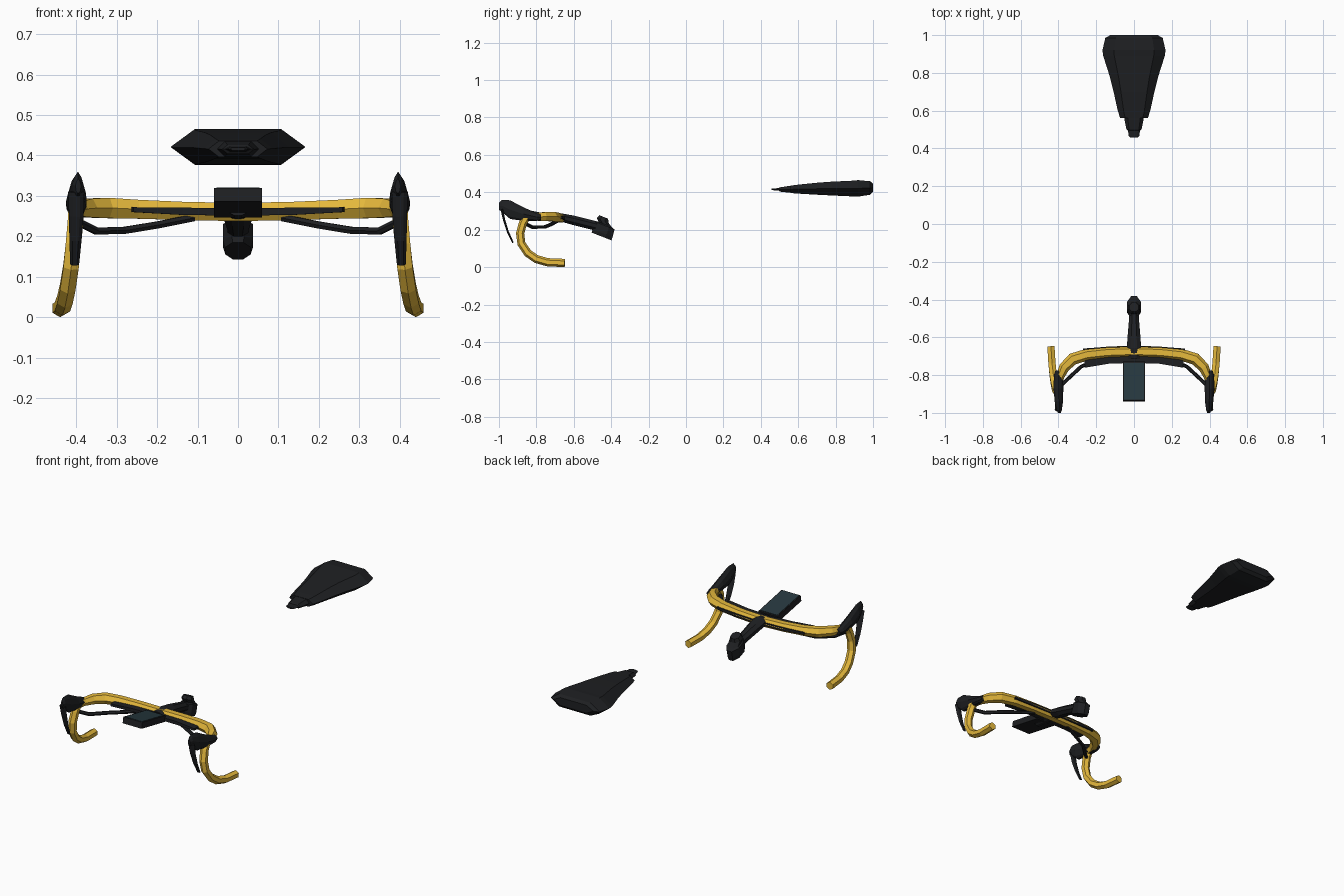
import bpy, bmesh, math
from mathutils import Vector


def material(name, rgb):
    m = bpy.data.materials.new(name)
    m.diffuse_color = (*rgb, 1)
    return m


BLACK = material("black", (0.013, 0.014, 0.016))
YELLOW = material("yellow", (0.78, 0.48, 0.045))
SCREEN = material("dark_screen", (0.02, 0.04, 0.05))


def ngon(n, turn=0.0):
    return [(math.cos(2 * math.pi * (i + turn) / n),
             math.sin(2 * math.pi * (i + turn) / n)) for i in range(n)]


RECT = [(1, 1), (-1, 1), (-1, -1), (1, -1)]


def loft(name, mat, rows, shape, ref=(0, 0, 1), axis=None, mirror=False):
    """Rows are (x, y, z, half_width, half_height); shape is the unit section."""
    bm = bmesh.new()
    pts = [Vector(r[:3]) for r in rows]
    rings = []
    for i, r in enumerate(rows):
        t = Vector(axis) if axis else pts[min(i + 1, len(pts) - 1)] - pts[max(i - 1, 0)]
        side = t.cross(Vector(ref)).normalized()
        up = side.cross(t).normalized()
        rings.append([bm.verts.new(pts[i] + side * u * r[3] + up * v * r[4]) for u, v in shape])
    n = len(shape)
    for a, b in zip(rings, rings[1:]):
        for k in range(n):
            bm.faces.new((a[k], a[(k + 1) % n], b[(k + 1) % n], b[k]))
    bm.faces.new(rings[0])
    bm.faces.new(rings[-1])
    bmesh.ops.recalc_face_normals(bm, faces=bm.faces)
    me = bpy.data.meshes.new(name)
    bm.to_mesh(me)
    bm.free()
    me.materials.append(mat)
    ob = bpy.data.objects.new(name, me)
    bpy.context.collection.objects.link(ob)
    if mirror:
        ob.modifiers.new("mirror", 'MIRROR')
    return ob


def both_sides(half):
    return [(-r[0], *r[1:]) for r in reversed(half[1:])] + half


# Saddle: flattened hexagonal sections, stepping down to the nose
saddle_shape = [(1, 0), (0.64, 1), (-0.64, 1), (-1, 0), (-0.64, -1), (0.64, -1)]
loft("saddle", BLACK, [
    (0, 1.0, 0.425, 0.125, 0.022), (0, 0.985, 0.423, 0.152, 0.036),
    (0, 0.92, 0.421, 0.167, 0.044), (0, 0.89, 0.42, 0.163, 0.042),
    (0, 0.78, 0.42, 0.128, 0.037), (0, 0.70, 0.419, 0.108, 0.032),
    (0, 0.60, 0.417, 0.086, 0.024), (0, 0.56, 0.416, 0.073, 0.02)],
    saddle_shape, axis=(0, 1, 0))
loft("saddle_nose", BLACK, [
    (0, 0.66, 0.417, 0.065, 0.022), (0, 0.55, 0.416, 0.05, 0.018),
    (0, 0.50, 0.415, 0.04, 0.011), (0, 0.495, 0.416, 0.032, 0.006),
    (0, 0.465, 0.416, 0.028, 0.005), (0, 0.458, 0.416, 0.02, 0.004)],
    saddle_shape, axis=(0, 1, 0))

# Handlebar top
loft("handlebar_top", YELLOW, both_sides([
    (0, -0.675, 0.26, 0.031, 0.026), (0.14, -0.68, 0.263, 0.031, 0.026),
    (0.25, -0.692, 0.267, 0.031, 0.027), (0.325, -0.715, 0.27, 0.032, 0.029),
    (0.37, -0.76, 0.27, 0.028, 0.027), (0.392, -0.81, 0.268, 0.022, 0.022),
    (0.40, -0.86, 0.265, 0.018, 0.02)]), ngon(6))

# Flat black strip through the handlebar
loft("bar_strip", BLACK, both_sides([
    (0, -0.69, 0.26, 0.045, 0.009), (0.14, -0.695, 0.262, 0.045, 0.009),
    (0.265, -0.71, 0.266, 0.051, 0.006)]), RECT)

# Curved drops
loft("handlebar_drop", YELLOW, [
    (x, y, z, 0.022, 0.022) for x, y, z in [
        (0.40, -0.85, 0.275), (0.402, -0.872, 0.235), (0.407, -0.887, 0.18),
        (0.413, -0.88, 0.125), (0.421, -0.845, 0.074), (0.428, -0.80, 0.043),
        (0.434, -0.74, 0.026), (0.44, -0.648, 0.022)]],
    ngon(6), ref=(1, 0, 0), mirror=True)

# Brake hoods and levers
hood_shape = [(0, 1), (0.6, 0.6), (1, 0), (0.7, -0.75), (0.3, -1),
              (-0.3, -1), (-0.7, -0.75), (-1, 0), (-0.6, 0.6)]
loft("brake_hood", BLACK, [
    (0.395, -1.0, 0.325, 0.007, 0.018), (0.396, -0.985, 0.328, 0.014, 0.032),
    (0.398, -0.94, 0.307, 0.022, 0.05), (0.40, -0.87, 0.284, 0.026, 0.036),
    (0.40, -0.80, 0.268, 0.024, 0.021), (0.398, -0.775, 0.266, 0.018, 0.016)],
    hood_shape, axis=(0, 1, 0), mirror=True)
loft("brake_lever", BLACK, [
    (0.40, -0.985, 0.31, 0.02, 0.008), (0.40, -0.972, 0.25, 0.018, 0.007),
    (0.402, -0.953, 0.19, 0.015, 0.006), (0.404, -0.925, 0.13, 0.011, 0.005)],
    ngon(6), ref=(0, 1, 0), mirror=True)

# Cables running from the hoods under the bar
loft("cable", BLACK, [
    (x, y, z, 0.01, 0.01) for x, y, z in [
        (0.395, -0.865, 0.235), (0.35, -0.82, 0.213), (0.28, -0.755, 0.215),
        (0.20, -0.722, 0.228), (0.11, -0.69, 0.246)]], ngon(6), mirror=True)

# Stem, with the steerer clamp behind it
loft("stem", BLACK, [
    (0, -0.715, 0.262, 0.034, 0.018), (0, -0.66, 0.264, 0.041, 0.024),
    (0, -0.60, 0.25, 0.037, 0.027), (0, -0.50, 0.225, 0.028, 0.027),
    (0, -0.44, 0.21, 0.028, 0.027)], ngon(8, 0.5))
loft("steerer_clamp", BLACK, [
    (0, -0.452, 0.164, 0.034, 0.062), (0, -0.446, 0.181, 0.04, 0.062),
    (0, -0.434, 0.222, 0.04, 0.06), (0, -0.432, 0.228, 0.034, 0.04),
    (0, -0.446, 0.25, 0.034, 0.036), (0, -0.44, 0.268, 0.026, 0.028)],
    ngon(8, 0.5), ref=(0, 1, 0), axis=(0, 0.046, 0.117))

# Bike computer on its mount, tilted up towards the front
loft("computer_body", BLACK, [
    (0, -0.937, 0.303, 0.059, 0.017), (0, -0.73, 0.263, 0.059, 0.017)], RECT)
loft("computer_screen", SCREEN, [
    (0, -0.929, 0.319, 0.053, 0.002), (0, -0.735, 0.2815, 0.053, 0.002)], RECT)
loft("computer_mount", BLACK, [
    (0, -0.80, 0.262, 0.022, 0.012), (0, -0.69, 0.256, 0.022, 0.014)], ngon(8, 0.5))
